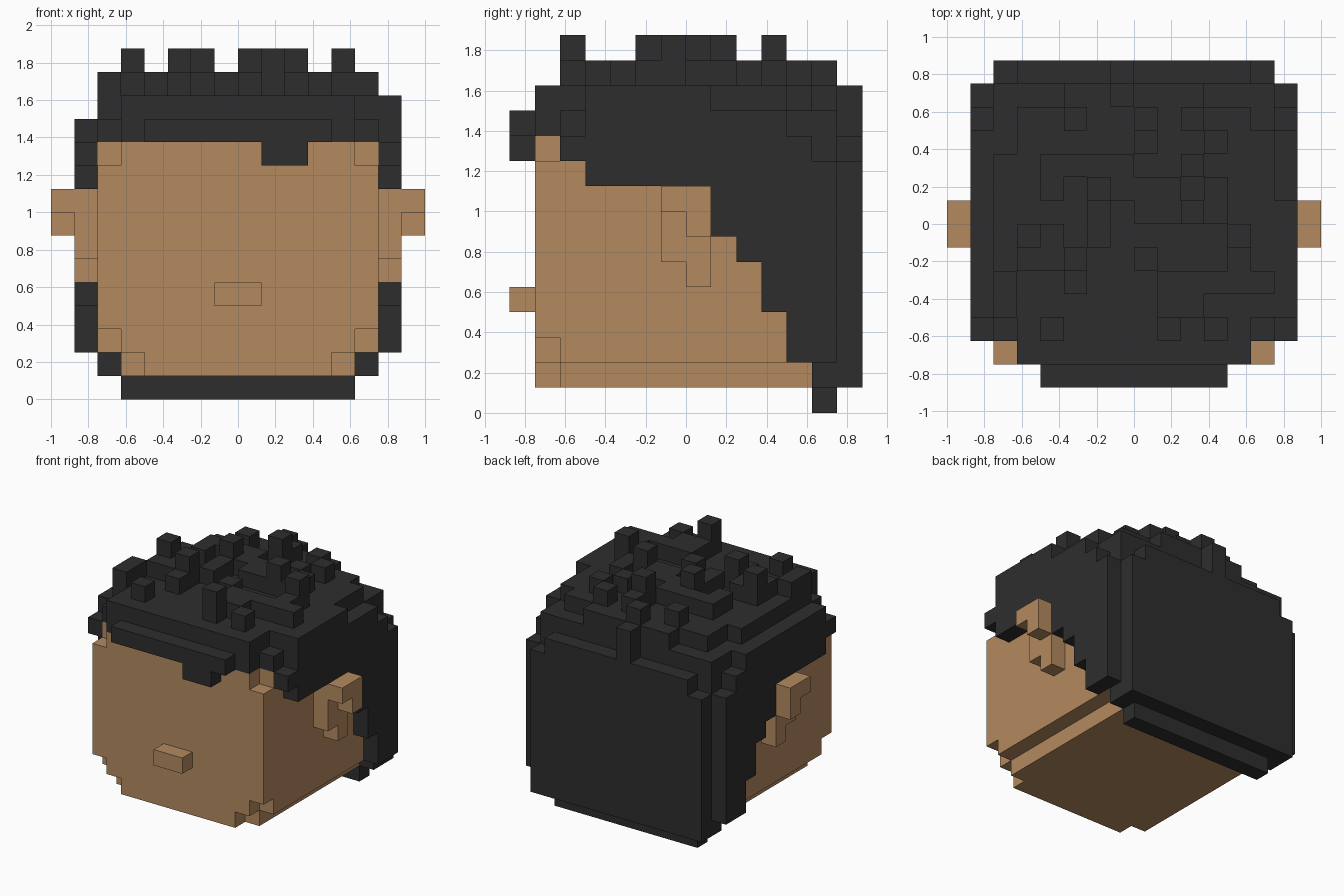
import bpy, bmesh
from mathutils import Vector

cube = bpy.data.objects.get("Cube")
if cube:
    bpy.data.objects.remove(cube, do_unlink=True)

U = 0.125  # edge of one block


def material(name, rgb):
    m = bpy.data.materials.new(name)
    m.use_nodes = True
    m.diffuse_color = (*rgb, 1)
    bsdf = next(n for n in m.node_tree.nodes if n.type == 'BSDF_PRINCIPLED')
    bsdf.inputs["Base Color"].default_value = (*rgb, 1)
    bsdf.inputs["Roughness"].default_value = 0.9
    return m


SKIN = material("tan skin", (0.456, 0.254, 0.115))
HAIR = material("charcoal hair", (0.027, 0.027, 0.027))


def box(x0, x1, y0, y1, z0, z1):
    """Set of block cells filling a box, in block units."""
    return {(x, y, z) for x in range(x0, x1) for y in range(y0, y1) for z in range(z0, z1)}


def mirror(cells):
    return cells | {(-1 - x, y, z) for x, y, z in cells}


def build(name, cells, mat):
    """Make one object from the outer skin of a set of blocks."""
    bm = bmesh.new()
    verts = {}
    for cell in cells:
        for axis in range(3):
            for side in (0, 1):
                near = list(cell)
                near[axis] += 2 * side - 1
                if tuple(near) in cells:
                    continue
                ring = []
                for a, b in ((0, 0), (1, 0), (1, 1), (0, 1)):
                    p = list(cell)
                    p[axis] += side
                    p[(axis + 1) % 3] += a
                    p[(axis + 2) % 3] += b
                    p = tuple(p)
                    if p not in verts:
                        verts[p] = bm.verts.new(Vector(p) * U)
                    ring.append(verts[p])
                bm.faces.new(ring if side else ring[::-1])
    me = bpy.data.meshes.new(name)
    bm.to_mesh(me)
    bm.free()
    me.materials.append(mat)
    ob = bpy.data.objects.new(name, me)
    bpy.context.collection.objects.link(ob)


# Head: block with stepped lower edge and notched front corners
head = box(-6, 6, -5, 5, 2, 11) | box(-5, 5, -5, 5, 1, 2)
head |= box(-4, 4, -6, -5, 1, 2) | box(-5, 5, -6, -5, 2, 11) | box(-6, 6, -6, -5, 3, 10)
build("head", head, SKIN)

# Nose
build("nose", box(-1, 1, -7, -6, 4, 5), SKIN)

# Ears: inner lobe against the head, hooked outer rim
ear = box(6, 7, -1, 1, 6, 9) | box(6, 7, 0, 1, 5, 6)
ear -= box(6, 7, 0, 1, 9, 10)
ear |= box(7, 8, -1, 1, 8, 9) | box(7, 8, 0, 1, 7, 8)
build("left_ear", ear, SKIN)
build("right_ear", {(-1 - x, y, z) for x, y, z in ear}, SKIN)

# Fringe with one hanging lock
build("fringe", box(-4, 4, -7, -6, 11, 12) | box(1, 3, -7, -6, 10, 11), HAIR)

# Back hair: panel with stepped corners, a crest and the nape
back = box(-6, 6, 5, 6, 1, 12) | box(-6, 6, 6, 7, 1, 10) | box(-5, 5, 6, 7, 10, 11)
back |= box(-1, 0, 6, 7, 11, 13) | box(-5, 5, 5, 6, 0, 1)
build("back_hair", back, HAIR)

# Side hair: (y, bottom, top) columns, stepping down to the nape and up at the rear
columns = [(-5, 10, 11)] + [(y, 9, 13) for y in range(-4, 1)]
columns += [(1, 7, 12), (2, 6, 12), (3, 4, 12), (4, 2, 11), (5, 2, 10)]
left_side = set()
for y, low, high in columns:
    left_side |= box(6, 7, y, y + 1, low, high)
build("left_side_hair", left_side, HAIR)
build("right_side_hair", {(-1 - x, y, z) for x, y, z in left_side if z < 12}, HAIR)

# Top hair: height of each column above ten blocks, rows from back to front
ROWS = ["222334333222",
        "233433434332",
        "233333533433",
        "334444334333",
        "334354443433",
        "333343445433",
        "354343333353",
        "344533433343",
        "433433344444",
        "433333344333",
        "234333353432"]
top = box(-5, 5, -6, -5, 11, 13)
for r, row in enumerate(ROWS):
    for c, h in enumerate(row):
        top |= box(c - 6, c - 5, 5 - r, 6 - r, 11, 10 + int(h))
build("top_hair", top - back, HAIR)
